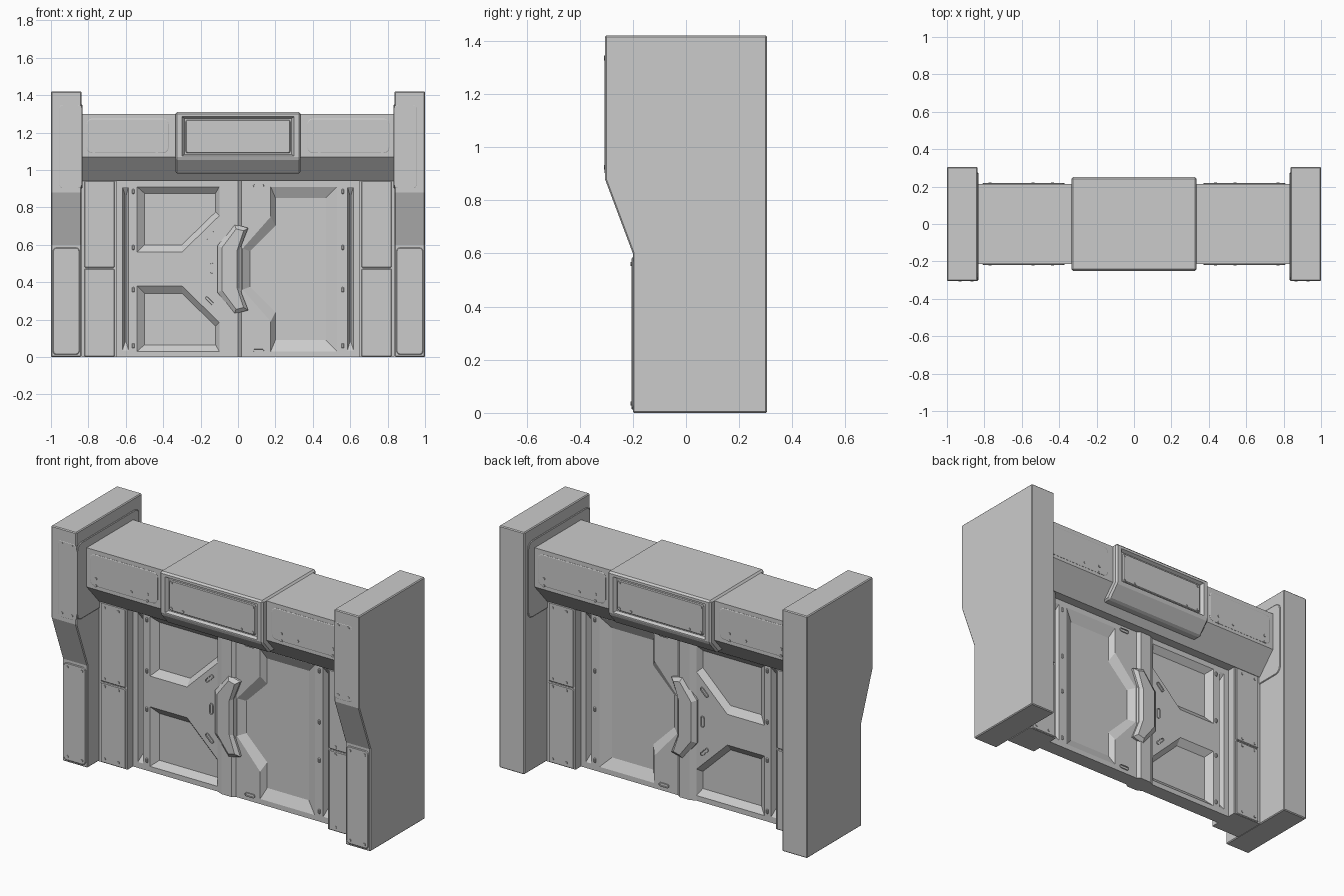
import bpy, bmesh, math

if "Cube" in bpy.data.objects:
    bpy.data.objects.remove(bpy.data.objects["Cube"])

MID = 0.47      # horizontal symmetry line of the door
FACE = -0.045   # front plane of the door


def loft(name, loops, axis='y', mirror='', bevel=0.0):
    """Solid through matching 2D loops [(points, depth), ...] stacked along an axis."""
    bm = bmesh.new()
    rings = []
    for pts, d in loops:
        rings.append([bm.verts.new((u, d, v) if axis == 'y' else (d, u, v)) for u, v in pts])
    n = len(rings[0])
    for a, b in zip(rings, rings[1:]):
        for i in range(n):
            bm.faces.new((a[i], a[(i + 1) % n], b[(i + 1) % n], b[i]))
    bm.faces.new(rings[0])
    bm.faces.new(rings[-1])
    bmesh.ops.recalc_face_normals(bm, faces=bm.faces)
    return finish(name, bm, mirror, bevel)


def finish(name, bm, mirror='', bevel=0.0):
    me = bpy.data.meshes.new(name)
    bm.to_mesh(me)
    bm.free()
    ob = bpy.data.objects.new(name, me)
    bpy.context.collection.objects.link(ob)
    if bevel:
        m = ob.modifiers.new('bevel', 'BEVEL')
        m.width, m.segments, m.limit_method = bevel, 1, 'ANGLE'
    if mirror:
        m = ob.modifiers.new('mirror', 'MIRROR')
        m.use_axis = ('x' in mirror, 'y' in mirror, False)
        m.use_mirror_merge = False
    return ob


def apply(ob):
    bpy.context.view_layer.objects.active = ob
    for m in list(ob.modifiers):
        bpy.ops.object.modifier_apply(modifier=m.name)


def cut(ob, cutters):
    apply(ob)
    for c in cutters:
        apply(c)
        m = ob.modifiers.new('cut', 'BOOLEAN')
        m.object, m.operation, m.solver = c, 'DIFFERENCE', 'EXACT'
        apply(ob)
        bpy.data.objects.remove(c)


def rect(u0, u1, v0, v1, r=0.0):
    if not r:
        return [(u0, v0), (u1, v0), (u1, v1), (u0, v1)]
    pts = []
    for cu, cv, a0 in ((u1 - r, v1 - r, 0), (u0 + r, v1 - r, 90), (u0 + r, v0 + r, 180), (u1 - r, v0 + r, 270)):
        for k in range(4):
            a = math.radians(a0 + 30 * k)
            pts.append((cu + r * math.cos(a), cv + r * math.sin(a)))
    return pts


def plate(name, u0, u1, v0, v1, d, t, axis='y', mirror='x', r=0.02):
    """Thin raised plate with a chamfered rim; t is the signed height."""
    e = 0.004
    return loft(name, [(rect(u0, u1, v0, v1, r), d - t), (rect(u0, u1, v0, v1, r), d + t * 0.4),
                       (rect(u0 + e, u1 - e, v0 + e, v1 - e, r - e), d + t)], axis, mirror)


def bolts(name, spots, y, mirror):
    bm = bmesh.new()
    for x, z in spots:
        g = bmesh.ops.create_cone(bm, cap_ends=True, segments=8, radius1=0.008, radius2=0.008, depth=0.008)['verts']
        for v in g:
            v.co = (v.co.x + x, v.co.z + y, v.co.y + z)
    bmesh.ops.recalc_face_normals(bm, faces=bm.faces)
    return finish(name, bm, mirror)


def flip(pts):
    return [(u, 2 * MID - v) for u, v in pts]


def both(half):
    """Complete an upper half outline with its reflection below the middle."""
    return half + flip(half)[::-1]


# side pillars with stepped front
profile = [(0.305, 0), (0.305, 1.42), (-0.305, 1.42), (-0.305, 0.88), (-0.2, 0.6), (-0.2, 0)]
loft('side_pillar', [(profile, 0.837), (profile, 1.0)], 'x', 'x', 0.005)
plate('pillar_lower_plate', 0.847, 0.99, 0.012, 0.585, -0.2, -0.005)
plate('pillar_upper_plate', 0.836, 0.957, 0.9, 1.35, -0.302, -0.004)
plate('pillar_inner_plate', -0.303, 0.275, 0.9, 1.35, 0.837, -0.005, 'x', 'x', 0.04)
bolts('pillar_lower_bolts', [(x, z) for x in (0.87, 0.965) for z in (0.035, 0.56)], -0.205, 'x')
bolts('pillar_upper_bolts', [(x, z) for x in (0.865, 0.93) for z in (0.925, 1.335)], -0.304, 'x')

# door jambs with two stacked cover plates per face
loft('door_jamb', [(rect(0.65, 0.838, 0, 0.95), -0.095), (rect(0.65, 0.838, 0, 0.95), 0.095)], 'y', 'x')
for name, z0, z1 in (('jamb_lower_cover', 0.002, 0.472), ('jamb_upper_cover', 0.478, 0.942)):
    plate(name, 0.66, 0.822, z0, z1, -0.095, -0.007, 'y', 'xy', 0.008)
bolts('jamb_bolts', [(x, z) for x in (0.705, 0.795) for z in (0.028, 0.452, 0.498, 0.915)], -0.102, 'xy')

# overhead beam
beam = [(-0.215, 1.3), (-0.215, 1.07), (-0.1, 0.942), (0.1, 0.942), (0.215, 1.07), (0.215, 1.3)]
loft('header_beam', [(beam, -0.838), (beam, 0.838)], 'x')
plate('header_plate', 0.37, 0.81, 1.09, 1.275, -0.215, -0.003, 'y', 'xy', 0.03)
bolts('header_bolts', [(0.77, 1.135), (0.77, 1.095), (0.54, 1.12), (0.435, 1.135), (0.435, 1.095)], -0.218, 'xy')

# central housing on the beam, with a framed screen panel on both faces
house = [(-0.25, 1.31), (-0.25, 1.06), (-0.18, 0.98), (0.18, 0.98), (0.25, 1.06), (0.25, 1.31)]
housing = loft('header_housing', [(house, -0.335), (house, 0.335)], 'x', '', 0.01)
cut(housing, [loft('housing_cutter', [(rect(-0.3, 0.3, 1.075, 1.285), -0.3),
                                      (rect(-0.3, 0.3, 1.075, 1.285), -0.25),
                                      (rect(-0.287, 0.287, 1.083, 1.275), -0.232)], 'y', 'y')])
plate('screen_panel', -0.28, 0.28, 1.09, 1.268, -0.232, -0.008, 'y', 'y', 0.012)
bolts('screen_bolts', [(0.265, 1.105), (0.265, 1.255), (0.19, 1.105)], -0.24, 'xy')

# door slab with sloped recesses on both faces
slab = rect(-0.66, 0.66, 0, 0.96)
door = loft('door_slab', [(slab, FACE), (slab, -FACE)])
left_out = [(-0.54, 0.91), (-0.1, 0.91), (-0.1, 0.755), (-0.3, 0.56), (-0.54, 0.56)]
left_in = [(-0.5, 0.875), (-0.12, 0.875), (-0.12, 0.775), (-0.3, 0.6), (-0.5, 0.6)]
right_out = both([(0.53, 0.91), (0.175, 0.91), (0.175, 0.75), (0.025, 0.58)])
right_in = both([(0.47, 0.85), (0.2, 0.85), (0.2, 0.7), (0.065, 0.565)])
slot_out, slot_in = rect(0.585, 0.618, 0.035, 0.91), rect(0.598, 0.604, 0.08, 0.865)
recesses = [(left_out, left_in, 'y'), (flip(left_out), flip(left_in), 'y'),
            (right_out, right_in, 'y'), (slot_out, slot_in, 'xy')]
cut(door, [loft('door_cutter', [(o, -0.2), (o, FACE), (i, FACE + 0.03)], 'y', m) for o, i, m in recesses])

# raised seam along the meeting line and its kinked middle block
loft('door_seam', [(rect(-0.1, 0.02, 0, 0.95), FACE + 0.01), (rect(-0.1, 0.02, 0, 0.95), FACE),
                   (rect(-0.065, 0.0, 0, 0.95), FACE - 0.015)], 'y', 'y')
lock = both([(0.055, 0.7), (-0.02, 0.72), (-0.11, 0.6)]) [:]
lock = [(0.055, 0.69), (-0.02, 0.71), (-0.11, 0.595), (-0.11, 0.345), (-0.02, 0.23), (0.055, 0.25),
        (0.01, 0.365), (0.01, 0.575)]
lock_in = [(0.03, 0.675), (-0.01, 0.685), (-0.085, 0.585), (-0.085, 0.355), (-0.01, 0.255), (0.03, 0.265),
           (-0.005, 0.37), (-0.005, 0.57)]
loft('seam_lock', [(lock, FACE + 0.01), (lock, FACE - 0.012), (lock_in, FACE - 0.03)], 'y', 'y')


def pill(name, x, z, angle, length=0.065, width=0.022):
    c, s = math.cos(math.radians(angle)), math.sin(math.radians(angle))

    def loop(k):
        base = rect(-length / 2 + k, length / 2 - k, -width / 2 + k, width / 2 - k, width / 2 - k - 0.0005)
        return [(x + u * c - v * s, z + u * s + v * c) for u, v in base]
    # raised rim with a sunken middle
    loft(name, [(loop(0), FACE + 0.005), (loop(0), FACE - 0.006), (loop(0.004), FACE - 0.006),
                (loop(0.005), FACE - 0.001)], 'y', 'y')


# small handles around the seam
for i, (x, z, a) in enumerate([(0.11, 0.915, 0), (0.11, 0.035, 0), (-0.14, MID + 0.005, 90),
                               (-0.152, 0.65, 45), (-0.152, 0.3, -45)]):
    pill('door_handle_%d' % i, x, z, a)

# clips beside the slots
for i, z in enumerate((0.06, 0.36, 0.585, 0.885)):
    plate('door_clip_%d' % i, 0.553, 0.567, z - 0.013, z + 0.013, FACE, -0.006, 'y', 'xy', 0.005)
